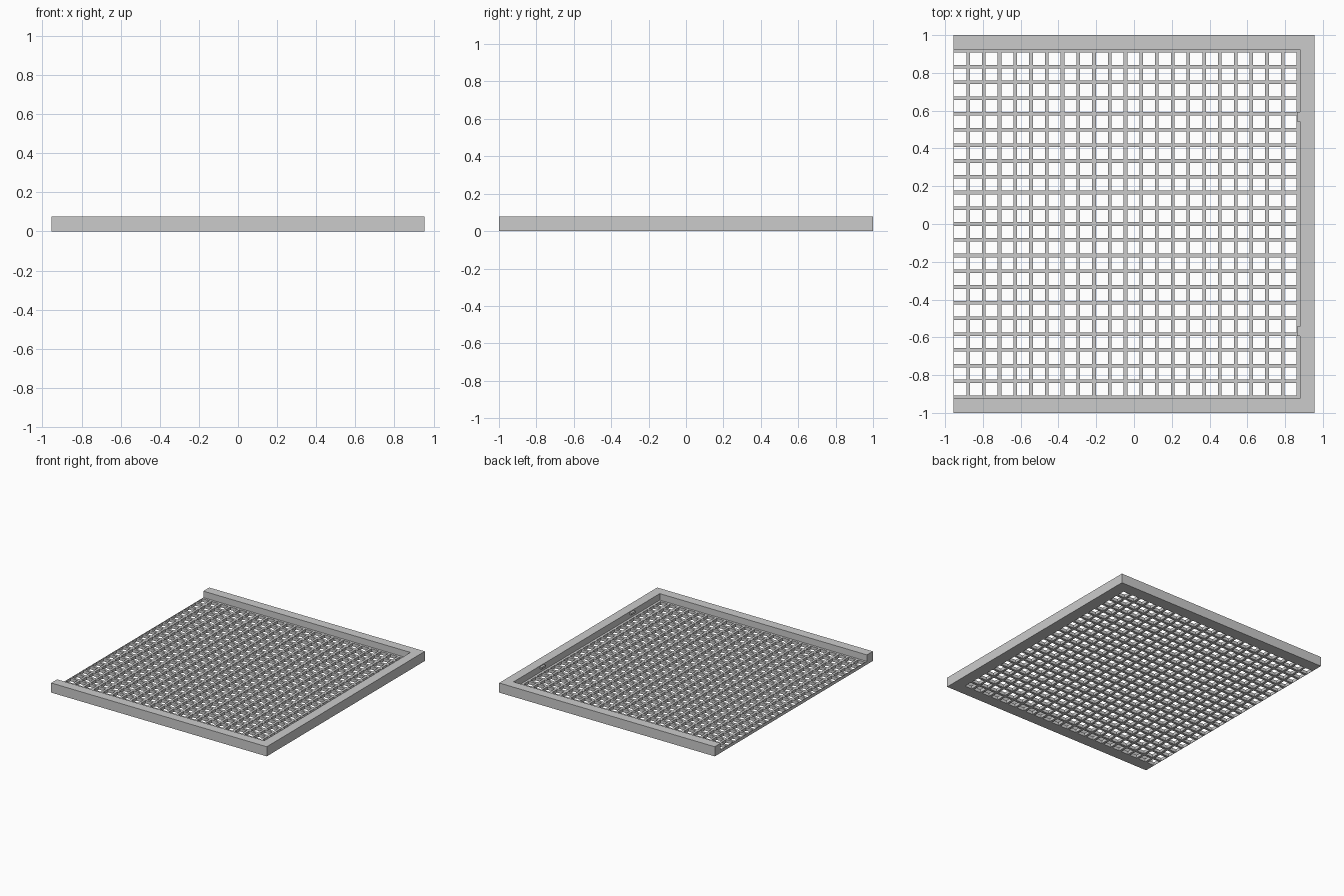
import bpy
import bmesh

if "Cube" in bpy.data.objects:
    bpy.data.objects.remove(bpy.data.objects["Cube"])

HALF_X, HALF_Y, HEIGHT = 0.955, 1.0, 0.077
RIM = 0.075             # width of the frame rails
GRID_TOP = 0.025        # thickness of the mesh floor
COUNT, PITCH, HOLE = 22, 0.0833, 0.064

grey = bpy.data.materials.new("light_grey")
grey.use_nodes = True
grey.diffuse_color = (0.6, 0.6, 0.6, 1)
grey.node_tree.nodes["Principled BSDF"].inputs["Base Color"].default_value = (0.6, 0.6, 0.6, 1)


def extruded(name, bm, z0, z1):
    """Turn flat faces drawn at z = 0 into a solid from z0 to z1."""
    for v in bm.verts:
        v.co.z = z0
    top = bmesh.ops.extrude_face_region(bm, geom=bm.faces[:])["geom"]
    for v in top:
        if isinstance(v, bmesh.types.BMVert):
            v.co.z = z1
    bmesh.ops.recalc_face_normals(bm, faces=bm.faces[:])
    mesh = bpy.data.meshes.new(name)
    bm.to_mesh(mesh)
    bm.free()
    mesh.materials.append(grey)
    obj = bpy.data.objects.new(name, mesh)
    bpy.context.collection.objects.link(obj)
    return obj


def outline(points):
    bm = bmesh.new()
    bm.faces.new([bm.verts.new((x, y, 0)) for x, y in points])
    return bm


# Three-sided frame, open towards -x
ix, iy = HALF_X - RIM, HALF_Y - RIM
extruded("frame", outline([
    (-HALF_X, -HALF_Y), (HALF_X, -HALF_Y), (HALF_X, HALF_Y), (-HALF_X, HALF_Y),
    (-HALF_X, iy), (ix, iy), (ix, -iy), (-HALF_X, -iy)]), 0, HEIGHT)


# Perforated floor: cells between edge lines, leaving out the holes
def lines(start, end, first_centre):
    cuts = [start]
    for i in range(COUNT):
        c = first_centre + i * PITCH
        cuts += [c - HOLE / 2, c + HOLE / 2]
    return cuts + [end]


xs = lines(-HALF_X, ix, -0.92)
ys = lines(-iy, iy, -PITCH * (COUNT - 1) / 2)
bm = bmesh.new()
grid = [[bm.verts.new((x, y, 0)) for y in ys] for x in xs]
for i in range(len(xs) - 1):
    for j in range(len(ys) - 1):
        if i % 2 and j % 2:
            continue
        bm.faces.new((grid[i][j], grid[i + 1][j], grid[i + 1][j + 1], grid[i][j + 1]))
extruded("mesh_floor", bm, 0, GRID_TOP)

# Small retaining clips on the inner face of the end rail
for side, y in (("front", -0.567), ("back", 0.567)):
    extruded(side + "_clip", outline([
        (ix - 0.018, y - 0.025), (ix, y - 0.025),
        (ix, y + 0.025), (ix - 0.018, y + 0.025)]), 0.055, 0.07)
